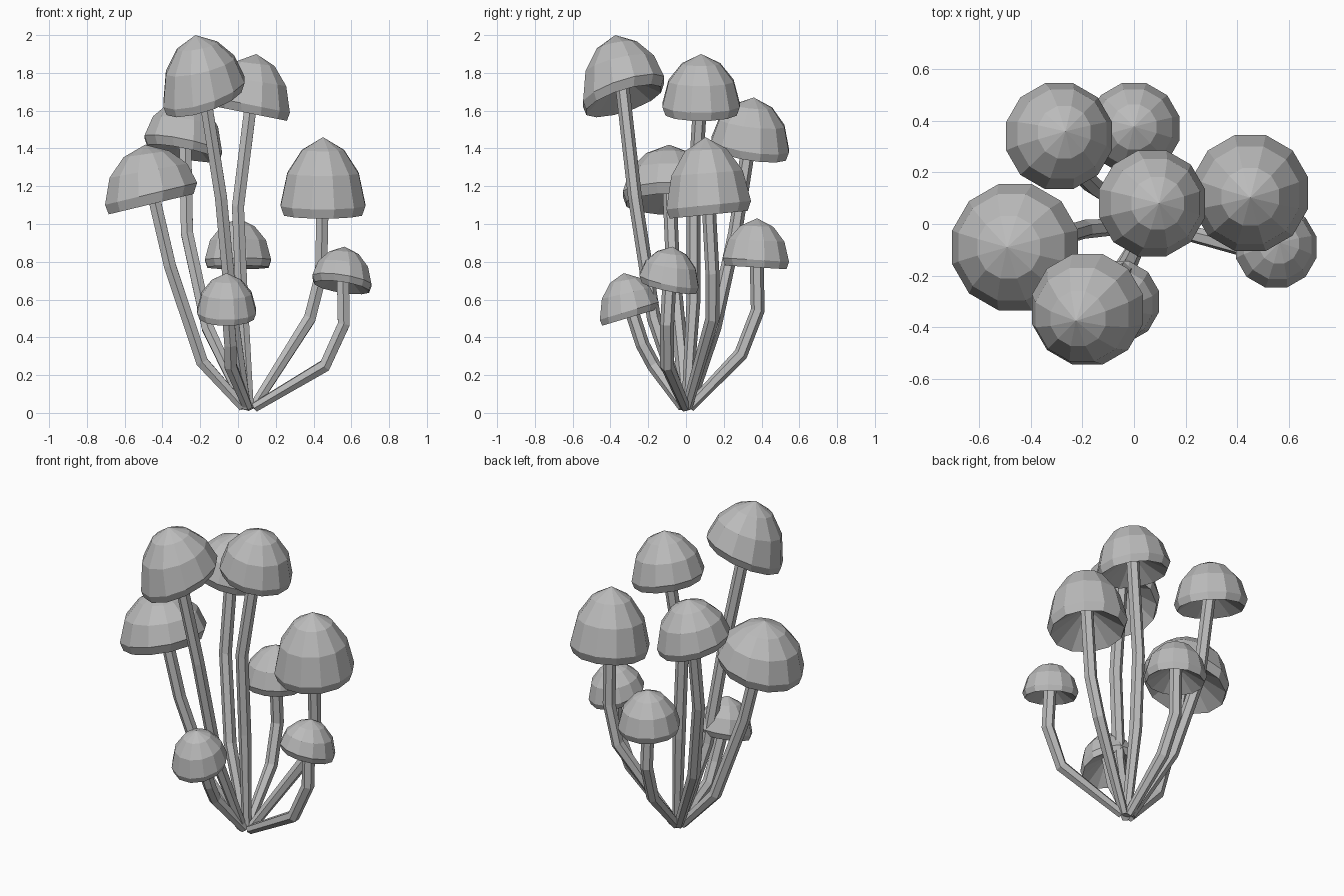
import bpy, bmesh, math
from mathutils import Vector

cube = bpy.data.objects.get("Cube")
if cube:
    bpy.data.objects.remove(cube, do_unlink=True)

grey = bpy.data.materials.new("plain grey")
grey.use_nodes = True
colour = (0.5, 0.5, 0.5, 1)
grey.diffuse_color = colour
grey.node_tree.nodes["Principled BSDF"].inputs["Base Color"].default_value = colour

CAP_SIDES = 12
STEM_SIDES = 6
STEM_RADIUS = 0.037


def circle(radius, sides):
    """Points of a flat polygon around the origin."""
    angles = [math.tau * (i + 0.5) / sides for i in range(sides)]
    return [Vector((radius * math.cos(a), radius * math.sin(a), 0)) for a in angles]


def loft(name, rings, first_pole, last_pole):
    """Skin a row of rings and close both ends with fans."""
    bm = bmesh.new()
    loops = [[bm.verts.new(p) for p in ring] for ring in rings]
    n = len(rings[0])
    for lower, upper in zip(loops, loops[1:]):
        for i in range(n):
            j = (i + 1) % n
            bm.faces.new((lower[i], lower[j], upper[j], upper[i]))
    for loop, pole in ((loops[0], first_pole), (loops[-1], last_pole)):
        tip = bm.verts.new(pole)
        for i in range(n):
            bm.faces.new((loop[i], loop[(i + 1) % n], tip))
    bmesh.ops.recalc_face_normals(bm, faces=bm.faces[:])
    mesh = bpy.data.meshes.new(name)
    bm.to_mesh(mesh)
    bm.free()
    mesh.materials.append(grey)
    obj = bpy.data.objects.new(name, mesh)
    bpy.context.collection.objects.link(obj)


def cap(name, rim, apex, radius, slope):
    """Faceted dome with a tilted rim, a narrow lip and a hollow underside."""
    def ring(t, scale, drop=0):
        centre = rim.lerp(apex, t) - Vector((0, 0, drop))
        flat = circle(radius * scale, CAP_SIDES)
        return [centre + p + Vector((0, 0, slope.dot(p) * (1 - t / 2))) for p in flat]

    # underside edge, lip, then the dome
    rings = [ring(0, 0.93, radius * 0.22), ring(0, 1.01), ring(0.47, 0.85), ring(0.81, 0.5)]
    loft(name, rings, rim.lerp(apex, 0.3), apex)


def stem(name, path):
    """Six-sided tube along a bent path, narrower at the root."""
    rings = []
    for k, p in enumerate(path):
        before, after = path[max(k - 1, 0)], path[min(k + 1, len(path) - 1)]
        turn = Vector((0, 0, 1)).rotation_difference(after - before)
        radius = STEM_RADIUS * (0.75 if k == 0 else 1)
        rings.append([p + turn @ q for q in circle(radius, STEM_SIDES)])
    loft(name, rings, path[0], path[-1])


def mushroom(name, rim, height, radius, slope, knee, bend):
    """Cap on a stem that rises from the shared root through a knee and a bend."""
    rim = Vector(rim)
    slope = Vector((*slope, 0))
    # the tip leans towards the low side of the rim
    apex = rim + height * (Vector((0, 0, 1)) - slope / 2)
    root = Vector((0.055 + 0.06 * rim.x, 0.05 * rim.y, 0.03))
    upper = Vector((*bend, rim.z * 0.67))
    cap(name + "_cap", rim, apex, radius, slope)
    stem(name + "_stem", [root, Vector(knee), upper, rim.lerp(apex, 0.35)])


# rim centre, cap height, cap radius, rim slope, knee of the stem, upper bend
mushroom("tall_front", (-.18, -.33, 1.7), .3, .22, (.3, .3), (-.03, -.17, .5), (-.09, -.27))
mushroom("tall_middle", (.07, .08, 1.63), .27, .21, (-.2, 0), (.02, .04, .6), (0, .04))
mushroom("tall_back", (-.29, .34, 1.42), .25, .21, (-.2, -.15), (-.16, .15, .45), (-.27, .26))
mushroom("low_back", (0, .37, .81), .22, .18, (0, -.06), (.03, .29, .31), (.01, .38))
mushroom("wide_right", (-.46, -.09, 1.16), .26, .25, (.24, 0), (-.19, -.02, .27), (-.36, -.07))
mushroom("pointed_left", (.45, .12, 1.1), .36, .23, (0, .1), (.38, .14, .5), (.44, .14))
mushroom("low_left", (.55, -.09, .7), .18, .16, (-.15, -.2), (.46, -.1, .25), (.56, -.1))
mushroom("low_front", (-.06, -.3, .54), .2, .16, (0, .3), (-.04, -.17, .25), (-.04, -.23))
